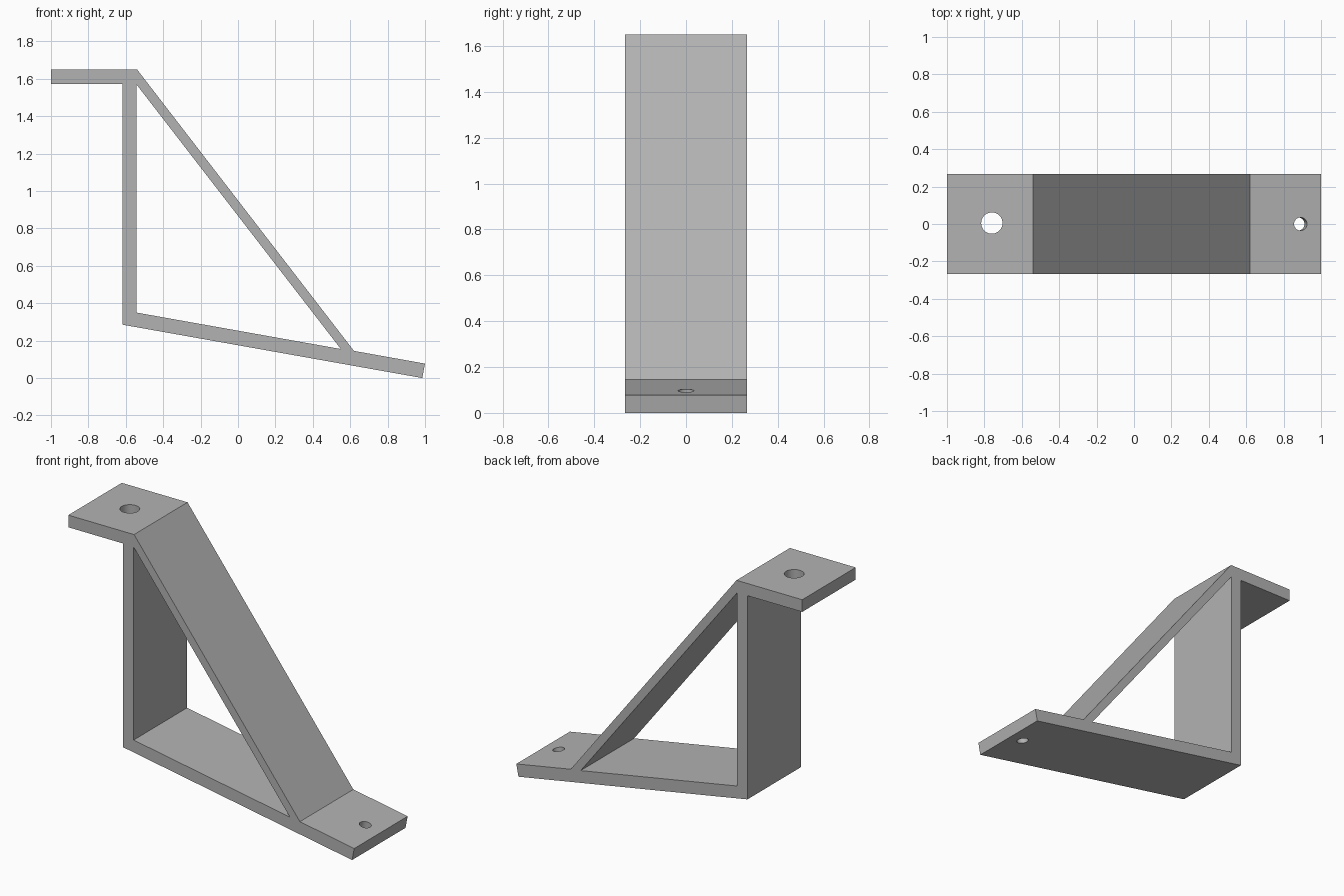
import bpy
import bmesh
from math import atan2
from mathutils import Matrix, Vector

HALF_DEPTH = 0.267

cube = bpy.data.objects.get("Cube")
if cube:
    bpy.data.objects.remove(cube, do_unlink=True)

grey = bpy.data.materials.new("plain grey")
grey.use_nodes = True
colour = (0.45, 0.45, 0.45, 1)
grey.diffuse_color = colour
grey.node_tree.nodes["Principled BSDF"].inputs["Base Color"].default_value = colour


def add_object(name, bm):
    bmesh.ops.recalc_face_normals(bm, faces=bm.faces)
    mesh = bpy.data.meshes.new(name)
    bm.to_mesh(mesh)
    bm.free()
    mesh.materials.append(grey)
    obj = bpy.data.objects.new(name, mesh)
    bpy.context.collection.objects.link(obj)
    return obj


def prism(name, outline, half):
    """Extrude an x-z outline through the depth."""
    bm = bmesh.new()
    face = bm.faces.new([bm.verts.new((x, -half, z)) for x, z in outline])
    new = bmesh.ops.extrude_face_region(bm, geom=[face])["geom"]
    verts = [v for v in new if isinstance(v, bmesh.types.BMVert)]
    bmesh.ops.translate(bm, verts=verts, vec=(0, 2 * half, 0))
    return add_object(name, bm)


def drill(name, centre, radius, tilt):
    """Round cutter leaning towards +x by tilt."""
    bm = bmesh.new()
    matrix = Matrix.Translation(centre) @ Matrix.Rotation(tilt, 4, "Y")
    bmesh.ops.create_cone(bm, cap_ends=True, segments=40, radius1=radius,
                          radius2=radius, depth=0.24, matrix=matrix)
    return add_object(name, bm)


# Bracket body: top plate, upright, diagonal brace and sloping base
bracket = prism("bracket", [
    (-1, 1.65), (-0.54, 1.65), (0.62, 0.145), (1, 0.077),
    (0.985, 0), (-0.617, 0.285), (-0.617, 1.573), (-1, 1.573)], HALF_DEPTH)

# Triangular opening and the two screw holes
slope = atan2(0.285, 1.602)
cutters = [
    prism("opening_cutter", [(-0.543, 1.57), (-0.543, 0.35), (0.55, 0.155)], 0.4),
    drill("top_hole_cutter", Vector((-0.76, 0.005, 1.61)), 0.057, 0),
    drill("base_hole_cutter", Vector((0.884, 0, 0.06)), 0.035, slope),
]
for cutter in cutters:
    cut = bracket.modifiers.new(cutter.name, "BOOLEAN")
    cut.operation = "DIFFERENCE"
    cut.solver = "EXACT"
    cut.object = cutter
    cutter.hide_render = True

# Apply the cuts and remove the cutters
bpy.context.view_layer.objects.active = bracket
bracket.select_set(True)
for cutter in cutters:
    bpy.ops.object.modifier_apply(modifier=cutter.name)
    bpy.data.objects.remove(cutter, do_unlink=True)
bpy.ops.object.shade_smooth_by_angle(angle=0.5)
